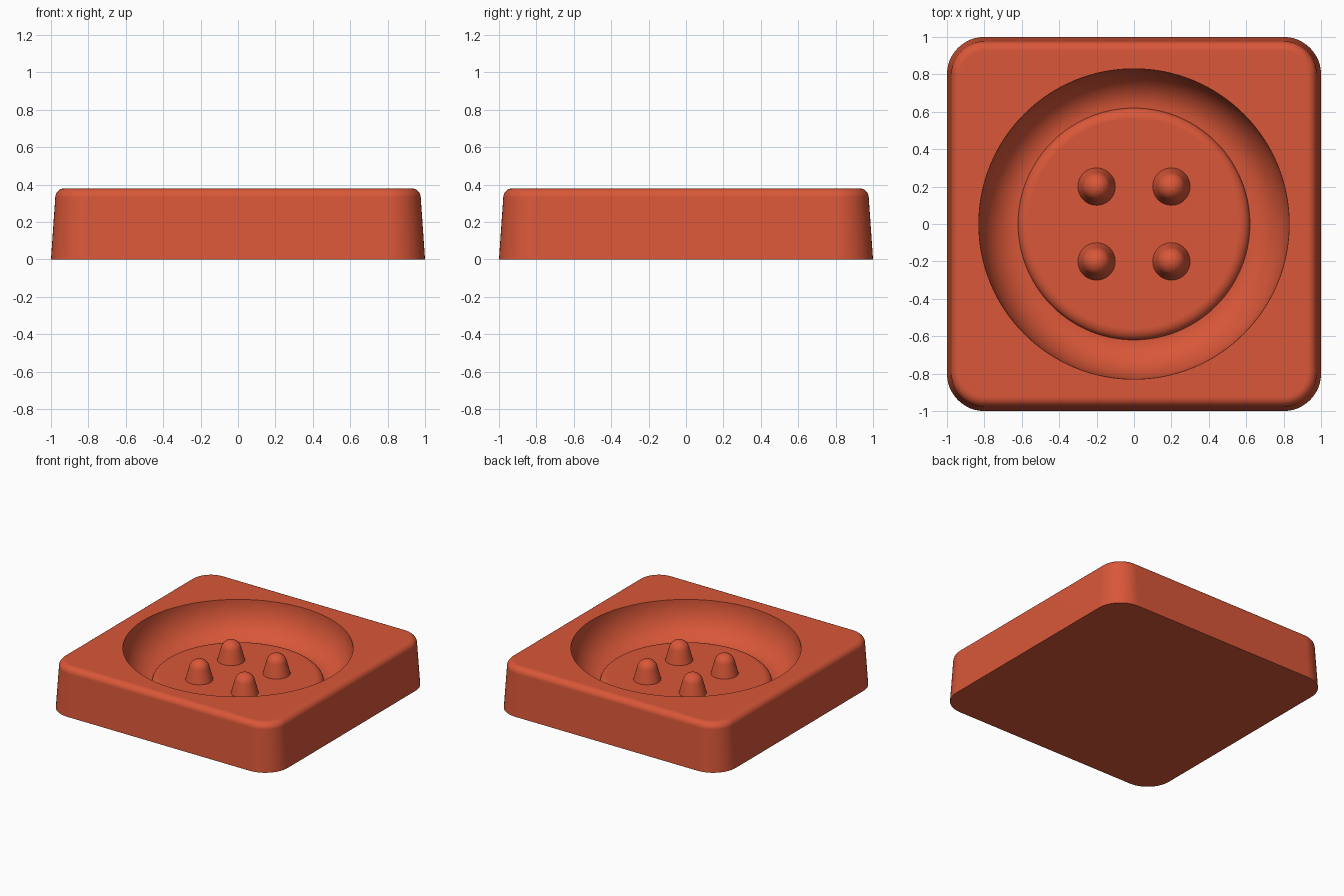
import bpy, bmesh
from math import sin, cos, pi, radians

default_cube = bpy.data.objects.get("Cube")
if default_cube:
    bpy.data.objects.remove(default_cube)

# One red clay colour
RED = (0.69, 0.095, 0.04, 1)
red = bpy.data.materials.new("brick red")
red.use_nodes = True
red.diffuse_color = RED
red.node_tree.nodes["Principled BSDF"].inputs["Base Color"].default_value = RED

HEIGHT = 0.38
FLOOR = 0.157
SEGMENTS = 128


def arc(cx, cz, rx, rz, start, end, steps):
    """Points along an elliptical arc, angles in degrees."""
    angles = [radians(start + (end - start) * i / steps) for i in range(steps + 1)]
    return [(cx + rx * cos(a), cz + rz * sin(a)) for a in angles]


def circle_ring(bm, r, z, cx=0, cy=0, n=SEGMENTS):
    return [bm.verts.new((cx + r * cos(2 * pi * i / n), cy + r * sin(2 * pi * i / n), z))
            for i in range(n)]


def square_ring(bm, half, corner, z, steps=12):
    ring = []
    for q in range(4):
        c, s = [(1, 1), (-1, 1), (-1, -1), (1, -1)][q]
        for x, y in arc(c * (half - corner), s * (half - corner), corner, corner,
                        90 * q, 90 * q + 90, steps):
            ring.append(bm.verts.new((x, y, z)))
    return ring


def skin(bm, rings):
    for a, b in zip(rings, rings[1:]):
        n = len(a)
        for i in range(n):
            j = (i + 1) % n
            bm.faces.new((a[i], a[j], b[j], b[i]))


def loop_edges(bm, ring):
    return [bm.edges.get((ring[i - 1], ring[i])) for i in range(len(ring))]


def finish(bm, name):
    bmesh.ops.recalc_face_normals(bm, faces=bm.faces)
    mesh = bpy.data.meshes.new(name)
    bm.to_mesh(mesh)
    bm.free()
    mesh.materials.append(red)
    obj = bpy.data.objects.new(name, mesh)
    bpy.context.collection.objects.link(obj)
    bpy.ops.object.select_all(action='DESELECT')
    obj.select_set(True)
    bpy.context.view_layer.objects.active = obj
    bpy.ops.object.shade_smooth_by_angle(angle=radians(35))
    weighted = obj.modifiers.new("clean normals", 'WEIGHTED_NORMAL')
    weighted.keep_sharp = True
    return obj


# Block: drafted rounded square with a softened top edge and a round cavity
bm = bmesh.new()
EDGE = 0.05
outline = [(1.0, 0.0)] + arc(0.977 - EDGE, HEIGHT - EDGE, EDGE, EDGE, 4, 90, 8)
outer = [square_ring(bm, half, 0.2 - (1 - half), z) for half, z in outline]
skin(bm, outer)
bm.faces.new(outer[0])

# Cavity: hollow wall down to the groove, then up over the raised centre disc
GROOVE = 0.11
wall = arc(0.62, HEIGHT, 0.21, HEIGHT - GROOVE, 0, -90, 20)
disc_edge = arc(0.56, GROOVE, 0.06, FLOOR - GROOVE, 0, 90, 8)
cavity = [circle_ring(bm, r, z) for r, z in wall + disc_edge[1:]]
skin(bm, cavity)
bm.faces.new(cavity[-1])

# Flat top between the outer edge and the cavity rim
bmesh.ops.triangle_fill(bm, use_beauty=True, normal=(0, 0, 1),
                        edges=loop_edges(bm, outer[-1]) + loop_edges(bm, cavity[0]))
finish(bm, "block")

# Pegs: four tapered posts with domed tops
DOME = 0.075
peg_profile = [(0.1, FLOOR - 0.01), (0.1, FLOOR)]
peg_profile += arc(0, FLOOR + 0.083, DOME, DOME, 12, 84, 10)
for side, sx in (("left", 1), ("right", -1)):
    for end, sy in (("front", -1), ("back", 1)):
        bm = bmesh.new()
        rings = [circle_ring(bm, r, z, 0.2 * sx, 0.2 * sy, 48) for r, z in peg_profile]
        skin(bm, rings)
        bm.faces.new(rings[0])
        bm.faces.new(rings[-1])
        finish(bm, f"{end}_{side}_peg")
